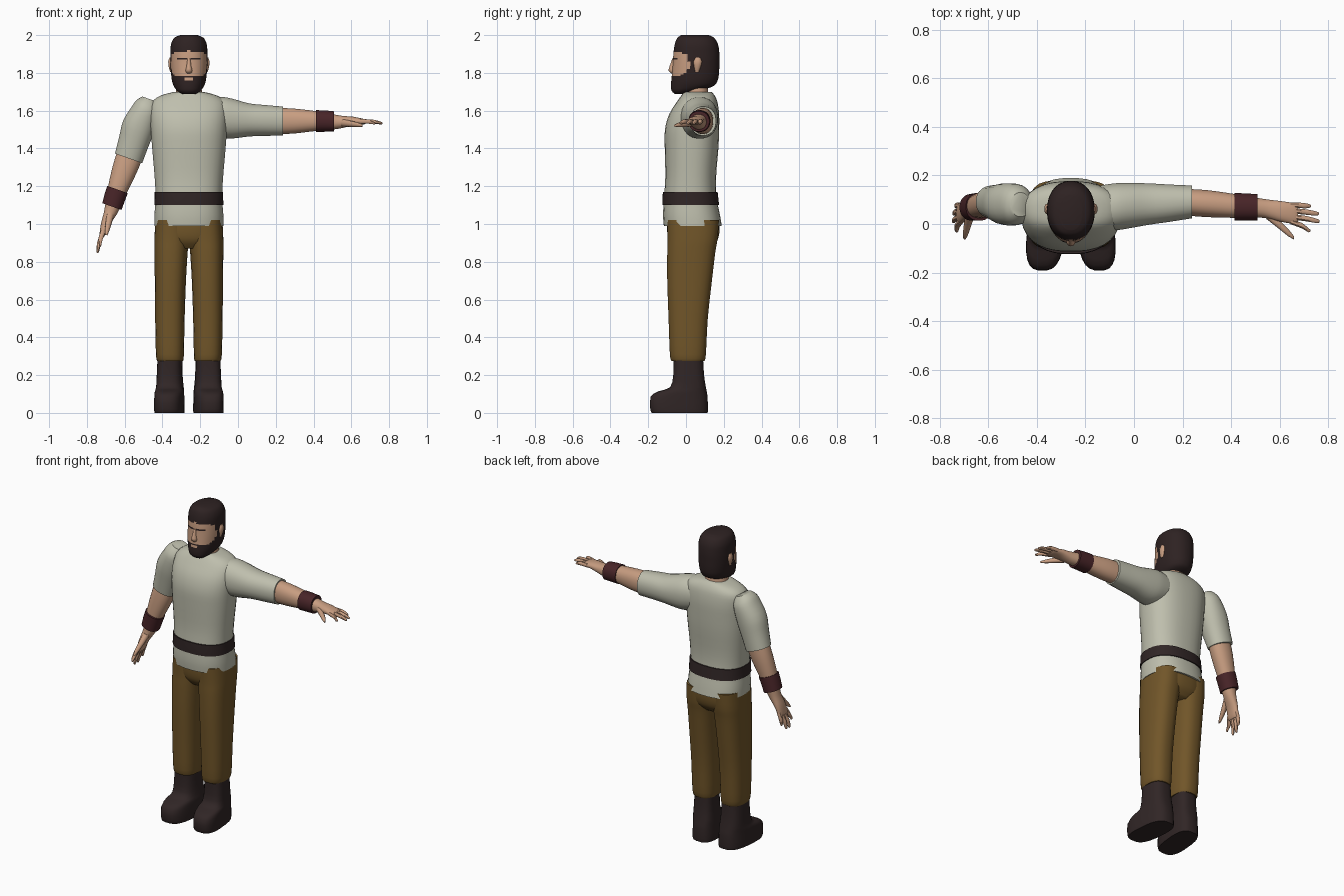
import bpy, bmesh, math
from mathutils import Matrix, Vector

CX = -0.26  # body centre line


def material(name, rgb):
    m = bpy.data.materials.new(name)
    m.diffuse_color = (*rgb, 1)
    return m


SKIN = material("skin", (0.58, 0.34, 0.22))
SHIRT = material("shirt_cloth", (0.52, 0.52, 0.42))
PANTS = material("trouser_cloth", (0.165, 0.092, 0.022))
HAIR = material("dark_hair", (0.027, 0.016, 0.016))
BOOT = material("dark_leather", (0.030, 0.019, 0.019))
BAND = material("red_leather", (0.065, 0.018, 0.021))


def spline(rings, sub):
    """Smoothly interpolate between the given rings."""
    out = []
    for i in range(len(rings) - 1):
        p = [rings[max(i - 1, 0)], rings[i], rings[i + 1], rings[min(i + 2, len(rings) - 1)]]
        for k in range(sub):
            t = k / sub
            out.append([0.5 * (2 * b + (c - a) * t + (2 * a - 5 * b + 4 * c - d) * t * t
                               + (3 * b - a - 3 * c + d) * t ** 3) for a, b, c, d in zip(*p)])
    return out + [list(rings[-1])]


def loft(name, rings, mats, u=(1, 0, 0), v=(0, 1, 0), seg=24, power=2.2, sub=3,
         matrix=Matrix(), rule=None, angle=45):
    """Skin superellipse rings (x, y, z, radius_u, radius_v) into a closed tube."""
    u, v = Vector(u), Vector(v)
    bm = bmesh.new()
    loops = []
    for x, y, z, a, b in spline(rings, sub):
        loop = []
        for i in range(seg):
            t = math.tau * (i + 0.5) / seg
            c, s = math.cos(t), math.sin(t)
            cu = math.copysign(abs(c) ** (2 / power), c) * a
            sv = math.copysign(abs(s) ** (2 / power), s) * b
            loop.append(bm.verts.new(Vector((x, y, z)) + u * cu + v * sv))
        loops.append(loop)
    for l0, l1 in zip(loops, loops[1:]):
        for i in range(seg):
            j = (i + 1) % seg
            bm.faces.new((l0[i], l0[j], l1[j], l1[i]))
    bm.faces.new(loops[0])
    bm.faces.new(loops[-1])
    bm.transform(matrix)
    bmesh.ops.recalc_face_normals(bm, faces=bm.faces)
    if rule:
        for f in bm.faces:
            f.material_index = rule(f.calc_center_median())
    me = bpy.data.meshes.new(name)
    bm.to_mesh(me)
    bm.free()
    for m in mats:
        me.materials.append(m)
    ob = bpy.data.objects.new(name, me)
    bpy.context.collection.objects.link(ob)
    bpy.ops.object.select_all(action='DESELECT')
    ob.select_set(True)
    bpy.context.view_layer.objects.active = ob
    bpy.ops.object.shade_smooth_by_angle(angle=math.radians(angle))
    return ob


def body(rows):
    """(z, half width, front y, back y) -> rings on the centre line."""
    return [(CX, (f + b) / 2, z, w, (b - f) / 2) for z, w, f, b in rows]


def limb(rows, side):
    """(z, inner x, outer x, front y, back y) -> rings for one leg."""
    return [(CX + side * (i + o) / 2, (f + b) / 2, z, (o - i) / 2, (b - f) / 2)
            for z, i, o, f, b in rows]


# Shirt body, belt, hips
loft("shirt_body", body([
    (0.99, .184, -.118, .19), (1.05, .183, -.122, .18), (1.14, .177, -.117, .163),
    (1.25, .182, -.11, .16), (1.40, .195, -.113, .172), (1.50, .202, -.112, .176),
    (1.58, .205, -.09, .176), (1.645, .195, -.05, .167), (1.68, .15, -.025, .152),
    (1.70, .075, -.012, .135)]), [SHIRT], seg=32, power=2.4)
loft("belt", body([(1.10, .184, -.125, .176), (1.135, .182, -.125, .172),
                   (1.17, .182, -.123, .168)]), [BOOT], seg=32, power=2.4, sub=1)
loft("hips", body([(.87, .10, -.06, .13), (.91, .165, -.09, .165),
                   (.96, .178, -.10, .178), (1.02, .178, -.10, .178)]), [PANTS], seg=32, power=2.4)

# Legs and boots
for side, label in ((-1, "right"), (1, "left")):
    loft(label + "_trouser_leg", limb([
        (.275, .03, .168, -.078, .098), (.31, .026, .175, -.086, .106),
        (.50, .022, .179, -.093, .116), (.70, .015, .181, -.1, .138),
        (.85, .006, .183, -.1, .156), (.92, .0, .183, -.098, .168),
        (1.02, .0, .178, -.1, .175)], side), [PANTS], power=2.5)
    shear = Matrix.Identity(4)
    shear[0][1] = -0.09 * side  # toes point slightly outward
    loft(label + "_boot", limb([
        (0, .024, .176, -.182, .115), (.02, .022, .178, -.19, .117),
        (.085, .024, .177, -.188, .115), (.115, .026, .176, -.145, .110),
        (.135, .030, .173, -.085, .106), (.20, .036, .170, -.068, .096),
        (.29, .037, .166, -.066, .091)], side), [BOOT], power=2.9, sub=2, matrix=shear)

# Arms: one arm along local +x, placed level on the left and lowered on the right
LEFT = Matrix.Translation((-0.03, 0, 1.545))
RIGHT = (Matrix.Translation((-0.49, 0, 1.6)) @ Matrix.Rotation(math.radians(-70.5), 4, 'Y')
         @ Matrix.Scale(-1, 4, (1, 0, 0)))
SHOULDERS = {
    "left": [(-.16, .065, .03, .085, .09), (-.06, .07, .02, .097, .108), (0, .075, .013, .095, .106)],
    "right": [(-.065, .08, 0, .05, .04), (-.04, .08, 0, .07, .062), (0, .08, 0, .085, .075)]}
FINGERS = [(.078, .76, .074), (.055, .792, .043), (.031, .795, .012), (.010, .758, -.026)]
for label, mat in (("left", LEFT), ("right", RIGHT)):
    kw = dict(u=(0, 1, 0), v=(0, 0, 1), matrix=mat)
    loft(label + "_sleeve", SHOULDERS[label] + [
        (.09, .082, .006, .086, .088), (.18, .086, .003, .077, .082),
        (.268, .091, 0, .068, .077)], [SHIRT], **kw)
    loft(label + "_forearm", [
        (.24, .09, 0, .055, .07), (.33, .084, 0, .056, .066), (.45, .074, 0, .049, .052),
        (.55, .066, -.005, .040, .038), (.59, .06, -.004, .040, .031), (.64, .051, 0, .043, .023),
        (.69, .043, -.003, .043, .016), (.705, .042, -.004, .036, .011)], [SKIN], **kw)
    loft(label + "_wristband", [(.443, .071, 0, .058, .058), (.49, .07, 0, .056, .057),
                                (.538, .069, -.002, .055, .054)], [BAND], sub=1, **kw)
    for n, (y0, x1, y1) in enumerate(FINGERS):
        loft(f"{label}_finger_{n + 1}", [
            (.675, y0, -.002, .012, .013), ((.69 + x1) / 2, (y0 + y1) / 2, -.003, .012, .012),
            (x1 - .01, y1, -.010, .009, .008), (x1, y1, -.012, .004, .004)],
            [SKIN], seg=8, sub=2, **kw)
    loft(label + "_thumb", [(.575, .04, -.008, .02, .02), (.62, .005, -.014, .02, .017),
                            (.665, -.035, -.02, .016, .012), (.69, -.058, -.024, .006, .006)],
         [SKIN], seg=10, sub=2, **kw)


# Head: skin, hair, beard, brows and mouth by position
def head_rule(c):
    dx = abs(c.x - CX)
    if c.y > .015 or c.z > 1.917 - dx * .15:
        return 1
    if c.z < 1.782 + max(0, c.y + .03) * .8:
        mouth = dx < .027 and 1.757 < c.z < 1.778
        return 0 if mouth else 1
    if .016 < dx < .062 and 1.870 < c.z < 1.880:
        return 1
    return 0


loft("head", body([
    (1.688, .035, -.06, .0), (1.705, .062, -.076, .07), (1.73, .08, -.08, .145),
    (1.76, .09, -.078, .168), (1.80, .095, -.074, .175), (1.85, .098, -.07, .177),
    (1.90, .098, -.067, .177), (1.95, .095, -.06, .170), (1.985, .078, -.046, .150),
    (2.0, .045, -.025, .12)]), [SKIN, HAIR], seg=44, sub=5, rule=head_rule, angle=60)
loft("neck", body([(1.64, .085, -.01, .135), (1.70, .070, -.002, .118),
                   (1.76, .064, .0, .112)]), [SKIN])
loft("nose", body([(1.797, .012, -.078, -.05), (1.812, .019, -.092, -.05),
                   (1.835, .013, -.087, -.05), (1.875, .008, -.073, -.05)]),
     [SKIN], seg=10, sub=2)
for side, label in ((-1, "right"), (1, "left")):
    loft(label + "_ear", [(CX + side * .093, .058, 1.805, .006, .010),
                          (CX + side * .096, .060, 1.83, .011, .017),
                          (CX + side * .098, .062, 1.86, .012, .022),
                          (CX + side * .096, .062, 1.882, .006, .012)], [SKIN], seg=10, sub=2)
